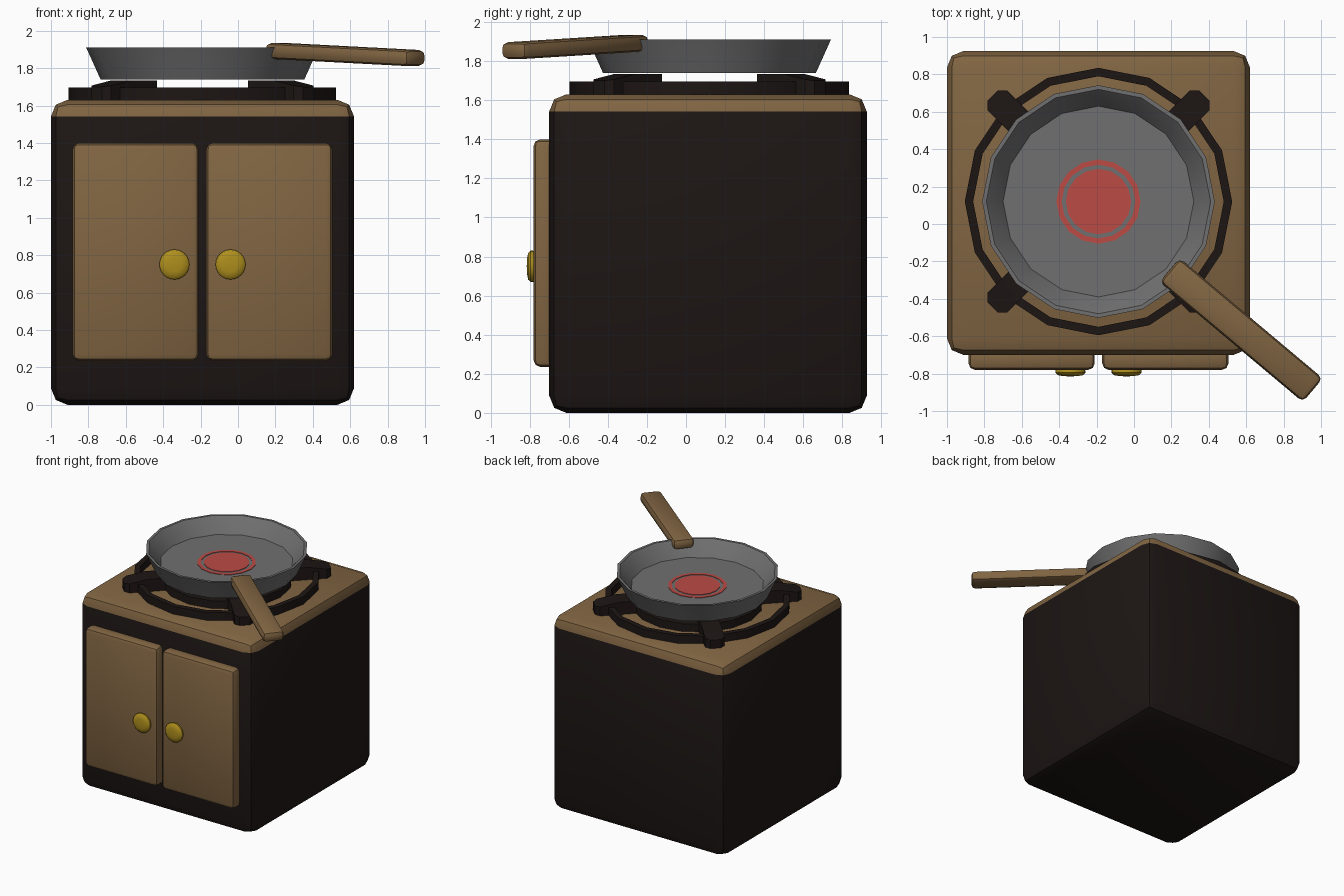
import bpy, bmesh, math
from mathutils import Matrix

if "Cube" in bpy.data.objects:
    bpy.data.objects.remove(bpy.data.objects["Cube"])

CX, CY = -0.19, 0.12  # burner and pan centre


def material(name, rgb):
    m = bpy.data.materials.new(name)
    m.diffuse_color = (*rgb, 1)
    m.use_nodes = True
    m.node_tree.nodes["Principled BSDF"].inputs["Base Color"].default_value = m.diffuse_color
    return m


WOOD = material("wood", (0.22, 0.13, 0.055))
IRON = material("iron", (0.012, 0.008, 0.007))
BRASS = material("brass", (0.42, 0.27, 0.012))
RED = material("red", (0.5, 0.07, 0.06))
STEEL = material("steel", (0.16, 0.16, 0.16))


def finish(name, bm, mat, angle=40, matrix=None):
    bmesh.ops.recalc_face_normals(bm, faces=bm.faces)
    if matrix:
        bm.transform(matrix)
    me = bpy.data.meshes.new(name)
    bm.to_mesh(me)
    bm.free()
    ob = bpy.data.objects.new(name, me)
    bpy.context.collection.objects.link(ob)
    me.materials.append(mat)
    bpy.ops.object.select_all(action='DESELECT')
    ob.select_set(True)
    bpy.context.view_layer.objects.active = ob
    bpy.ops.object.shade_smooth_by_angle(angle=math.radians(angle))
    return ob


def box(name, lo, hi, mat, bevel, segments=2, matrix=None):
    bm = bmesh.new()
    bmesh.ops.create_cube(bm, size=1)
    for v in bm.verts:
        v.co = [l + (c + 0.5) * (h - l) for c, l, h in zip(v.co, lo, hi)]
    bmesh.ops.bevel(bm, geom=bm.edges[:], offset=bevel, segments=segments,
                    profile=0.5, affect='EDGES')
    return finish(name, bm, mat, matrix=matrix)


def lathe(name, profile, mat, matrix, sides=16, closed=False, angle=40):
    """Revolve (radius, z) points around z; radius 0 makes a pole."""
    bm = bmesh.new()
    rings = []
    for r, z in profile:
        n = sides if r else 1
        rings.append([bm.verts.new((r * math.cos(2 * math.pi * i / sides),
                                    r * math.sin(2 * math.pi * i / sides), z)) for i in range(n)])
    pairs = list(zip(rings, rings[1:] + rings[:1]))
    for a, b in pairs if closed else pairs[:-1]:
        for i in range(sides):
            j = (i + 1) % sides
            quad = [a[i % len(a)], a[j % len(a)], b[j % len(b)], b[i % len(b)]]
            bm.faces.new(list(dict.fromkeys(quad)))
    return finish(name, bm, mat, angle, matrix)


# Cabinet body with a wooden worktop along its bevelled top
body = box("cabinet", (-1, -0.7, 0), (0.62, 0.925, 1.63), IRON, 0.088)
body.data.materials.append(WOOD)
for p in body.data.polygons:
    if p.center.z > 1.545:
        p.material_index = 1

# Doors and round knobs
for side, x0, xk in (("left", -0.885, -0.34), ("right", -0.17, -0.04)):
    box(side + "_door", (x0, -0.78, 0.235), (x0 + 0.675, -0.66, 1.40), WOOD, 0.035)
    lathe(side + "_knob", [(0, -0.01), (0.07, -0.01), (0.08, 0.005), (0.08, 0.017),
                           (0.068, 0.03), (0.04, 0.035), (0, 0.037)], BRASS,
          Matrix.Translation((xk, -0.778, 0.75)) @ Matrix.Rotation(math.pi / 2, 4, 'X'), 24)

# Burner: outer ring, centre plate and four sloped pan supports
centre = Matrix.Translation((CX, CY, 0))
lathe("burner_ring", [(0.67, 1.62), (0.715, 1.62), (0.715, 1.695), (0.67, 1.695)],
      IRON, centre, closed=True, angle=30)
lathe("burner_plate", [(0, 1.62), (0.5, 1.62), (0.5, 1.695), (0, 1.695)], IRON, centre)
for k in range(4):
    bm = bmesh.new()
    prof = [(0.42, 1.63), (0.42, 1.733), (0.62, 1.733), (0.80, 1.70), (0.80, 1.63)]
    f = bm.faces.new([bm.verts.new((r, -0.075, z)) for r, z in prof])
    ext = bmesh.ops.extrude_face_region(bm, geom=[f])
    for v in ext["geom"]:
        if isinstance(v, bmesh.types.BMVert):
            v.co.y += 0.15
    tips = [e for e in bm.edges if all(v.co.x > 0.79 for v in e.verts)
            and abs(e.verts[0].co.z - e.verts[1].co.z) > 0.01]
    bmesh.ops.bevel(bm, geom=tips, offset=0.035, segments=1, affect='EDGES')
    finish(f"pan_support_{k + 1}", bm, IRON, 30,
           centre @ Matrix.Rotation(math.pi / 4 + k * math.pi / 2, 4, 'Z'))

# Frying pan with its red heat mark
lathe("frying_pan", [(0, 1.74), (0.545, 1.74), (0.617, 1.90), (0.622, 1.91), (0.60, 1.91),
                     (0.59, 1.90), (0.51, 1.79), (0, 1.79)], STEEL, centre)
lathe("heat_spot", [(0, 1.785), (0.175, 1.785), (0.175, 1.794), (0, 1.794)], RED, centre)
lathe("heat_ring", [(0.197, 1.785), (0.225, 1.785), (0.225, 1.794), (0.197, 1.794)],
      RED, centre, closed=True)

# Wooden handle, tilted slightly down and out
box("pan_handle", (-0.5, -0.083, -0.043), (0.5, 0.083, 0.043), WOOD, 0.03,
    matrix=Matrix.Translation((0.573, -0.567, 1.873)) @ Matrix.Rotation(math.radians(-40), 4, 'Z')
    @ Matrix.Rotation(math.radians(2.3), 4, 'Y'))
